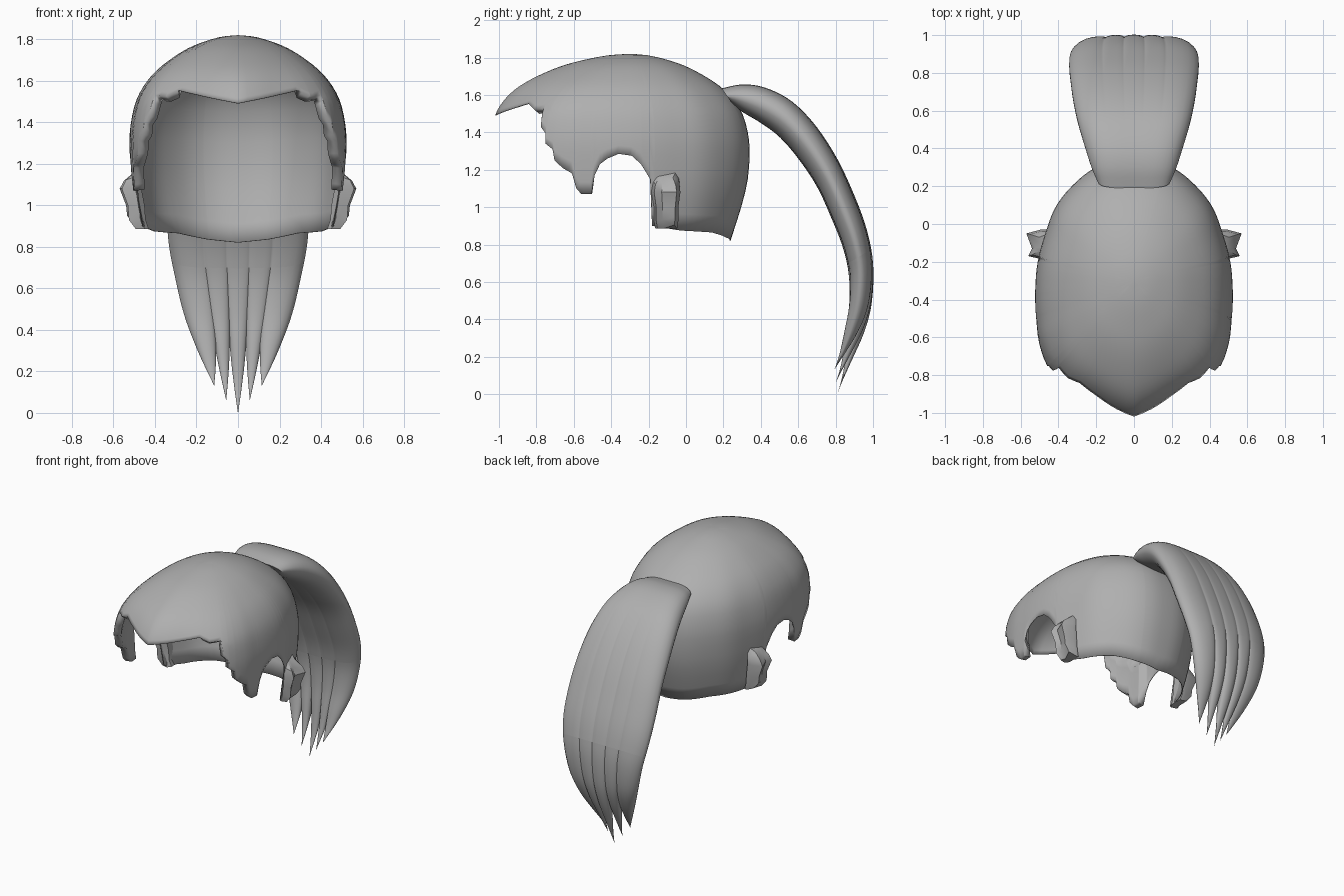
import bpy, bmesh, math

if "Cube" in bpy.data.objects:
    bpy.data.objects.remove(bpy.data.objects["Cube"])

grey = bpy.data.materials.new("hair grey")
grey.diffuse_color = (0.43, 0.43, 0.43, 1)
grey.use_nodes = True
grey.node_tree.nodes["Principled BSDF"].inputs["Base Color"].default_value = grey.diffuse_color


def smooth(keys, v):
    """Cubic interpolation of rows (v, a, b, ...) at v."""
    n = len(keys)
    v = min(max(v, keys[0][0]), keys[-1][0])
    i = 0
    while i < n - 2 and v > keys[i + 1][0]:
        i += 1

    def slope(j, c):
        a, b = keys[max(j - 1, 0)], keys[min(j + 1, n - 1)]
        return (b[c] - a[c]) / (b[0] - a[0])
    p, q = keys[i], keys[i + 1]
    h = q[0] - p[0]
    t = (v - p[0]) / h
    return [(2*t**3 - 3*t*t + 1) * p[c] + (t**3 - 2*t*t + t) * h * slope(i, c)
            + (3*t*t - 2*t**3) * q[c] + (t**3 - t*t) * h * slope(i + 1, c)
            for c in range(1, len(p))]


def linear(keys, v):
    for p, q in zip(keys, keys[1:]):
        if v <= q[0]:
            t = max(0, (v - p[0]) / (q[0] - p[0]))
            return p[1] + (q[1] - p[1]) * t
    return keys[-1][1]


def finish(bm, name, angle=35):
    bmesh.ops.recalc_face_normals(bm, faces=bm.faces)
    me = bpy.data.meshes.new(name)
    bm.to_mesh(me)
    bm.free()
    me.materials.append(grey)
    ob = bpy.data.objects.new(name, me)
    bpy.context.collection.objects.link(ob)
    bpy.ops.object.select_all(action='DESELECT')
    ob.select_set(True)
    bpy.context.view_layer.objects.active = ob
    bpy.ops.object.shade_smooth_by_angle(angle=math.radians(angle))
    return ob


def loft(bm, rings):
    rows = [[bm.verts.new(p) for p in r] for r in rings]
    for a, b in zip(rows, rows[1:]):
        for i in range(len(a)):
            j = (i + 1) % len(a)
            bm.faces.new((a[i], a[j], b[j], b[i]))
    bm.faces.new(rows[0])
    bm.faces.new(rows[-1])


# ---- scalp cap: plan outline, dome profile and ragged hem ----
CY = -0.30
outline = [(0, .34), (.12, .33), (.22, .29), (.33, .2), (.41, .1), (.47, -.05),
           (.51, -.2), (.523, -.35), (.518, -.5), (.5, -.64), (.45, -.77),
           (.39, -.84), (.22, -.95), (.1, -1.015), (0, -1.05)]
radius = [(math.atan2(x, y - CY), math.hypot(x, y - CY)) for x, y in outline]
dome = [(0, 1.82), (.15, 1.812), (.3, 1.79), (.45, 1.758), (.6, 1.71),
        (.75, 1.648), (.86, 1.58), (.94, 1.5), (.985, 1.4), (1, 1.3),
        (.985, 1.15), (.93, 1.0), (.84, .82)]
dome = [(i, f, z) for i, (f, z) in enumerate(dome)]
hem_yz = [(.34, .82), (.31, .835), (.2, .865), (0, .875), (-.17, .9), (-.19, 1.15),
          (-.24, 1.23), (-.29, 1.275), (-.36, 1.285), (-.42, 1.26), (-.46, 1.23),
          (-.49, 1.17), (-.51, 1.07), (-.565, 1.07), (-.59, 1.1), (-.61, 1.18),
          (-.66, 1.21), (-.70, 1.25), (-.71, 1.31), (-.75, 1.34), (-.757, 1.41),
          (-.785, 1.43), (-.795, 1.53), (-.85, 1.525), (-.89, 1.555),
          (-.95, 1.535), (-1.05, 1.492)]
x_at_y = sorted((y, x) for x, y in outline)
hem = [(math.atan2(linear(x_at_y, y), y - CY), z) for y, z in hem_yz]


def dome_param(z):
    lo, hi = 0.0, len(dome) - 1.0
    for _ in range(30):
        m = (lo + hi) / 2
        lo, hi = (m, hi) if smooth(dome, m)[1] > z else (lo, m)
    return lo


def reach(a, f, z):
    """Plan radius: an ellipse near the crown, the outline near the hem."""
    b = .64 if math.cos(a) > 0 else .73
    e = 1 / math.hypot(math.sin(a) / .53, math.cos(a) / b)
    w = min(1, f * f * 1.15)
    r = (e + (smooth(radius, a)[0] - e) * w) * f
    r *= 1 + .3 * f * (1 - f) * max(0, -math.cos(a)) ** 2      # fuller forehead
    return r * (1 + .045 * math.sin(a) ** 2 * max(0, 1.2 - z) / .35)


half = sorted([a for a, _ in hem] + [math.pi * i / 48 for i in range(49)])
angles = [half[0]]
for a in half[1:]:
    if a - angles[-1] > .006:
        angles.append(a)
angles[-1] = math.pi
ring = [(a, 1) for a in angles] + [(a, -1) for a in reversed(angles[1:-1])]
ROWS = 24
bm = bmesh.new()
crown = bm.verts.new((0, CY, 1.82))
cols, thick = [], []
burn_start, burn_end = hem[11][0], hem[24][0]
for a, side in ring:
    end = dome_param(linear(hem, a))
    col = []
    for k in range(1, ROWS + 1):
        f, z = smooth(dome, end * k / ROWS)
        r = reach(a, f, z)
        col.append(bm.verts.new((side * math.sin(a) * r, CY + math.cos(a) * r, z)))
        if burn_start < a < burn_end and k > ROWS * .75:
            thick.append(1 + len(cols) * ROWS + k - 1)
    cols.append(col)
for c, d in zip(cols, cols[1:] + cols[:1]):
    bm.faces.new((crown, c[0], d[0]))
    for k in range(ROWS - 1):
        bm.faces.new((c[k], c[k + 1], d[k + 1], d[k]))
cap = finish(bm, "scalp_cap", 40)
if cap.data.polygons[0].normal.z < 0:
    cap.data.flip_normals()
# thin shell, with heavier locks along the sideburns
group = cap.vertex_groups.new(name="sideburns")
group.add(thick, 1.0, 'REPLACE')
mod = cap.modifiers.new("thickness", 'SOLIDIFY')
mod.thickness = 0.05
mod.offset = -1
mod.vertex_group = "sideburns"
mod.thickness_vertex_group = 0.1

# ---- folded tufts flaring out behind each ear ----
fold = [(.46, -.03), (.46, -.15), (.49, -.185), (.555, -.17), (.535, -.13),
        (.565, -.05), (.49, -.03)]
# height, outward shift, flare, depth scale
levels = [(1.19, .0, .4, .6), (1.15, .0, .85, .9), (1.08, .005, 1.0, 1.0),
          (1.0, -.01, .85, .85), (.93, -.015, .85, .85), (.885, -.03, .65, .75)]
for side, label in ((1, "right"), (-1, "left")):
    bm = bmesh.new()
    loft(bm, [[(side * (.46 + dx + (x - .46) * s), -.1 + (y + .1) * d,
                z - .03 * (x - .46) / .1 * (z > 1.1) + (.02 if i == 5 and z < .95 else 0))
               for i, (x, y) in enumerate(fold)] for z, dx, s, d in levels])
    finish(bm, "ear_tuft_" + label, 35)

# ---- ponytail: outer y,z / inner y,z / half width along its length ----
tail = [(.19, 1.635, .25, 1.55, .19), (.3, 1.656, .3, 1.51, .225), (.42, 1.64, .4, 1.45, .26),
        (.56, 1.57, .5, 1.375, .295), (.69, 1.44, .6, 1.26, .32), (.805, 1.265, .7, 1.11, .335),
        (.895, 1.075, .78, .935, .343), (.965, .885, .84, .78, .335), (1, .7, .87, .64, .305),
        (.995, .5, .875, .48, .25), (.96, .34, .86, .33, .19), (.895, .18, .84, .17, .14),
        (.81, 0, .808, 0, .1)]
tail = [(i,) + row for i, row in enumerate(tail)]
SPLIT = 7.6                       # where the strands part
edges = [-1, -.49, -.165, .165, .49, 1]
tips = [(-.115, 11.25), (-.057, 11.65), (0, 12), (.057, 11.65), (.115, 11.25)]
N = 8


def section(n, t):
    """Outer and inner points of strand n at length t."""
    tip_x, t_end = tips[n]
    oy, oz, iy, iz, w = smooth(tail, t)
    q = max(0, (t - SPLIT) / (t_end - SPLIT))
    base = w if q == 0 else smooth(tail, SPLIT)[4]
    u_mid, u_half = (edges[n] + edges[n + 1]) / 2, (edges[n + 1] - edges[n]) / 2
    mid = base * u_mid + (tip_x - base * u_mid) * q
    hw = base * u_half * max(.01, 1 - q ** 2.4)
    groove = .09 * min(1, max(0, (t - 3) / 4.6))
    cy, cz = (oy + iy) / 2 - .03 * abs(n - 2) * q * q, (oz + iz) / 2
    outer, inner = [], []
    for i in range(N + 1):
        s = -math.cos(math.pi * i / N)
        u = u_mid + s * u_half
        h = max(0.01, 1 - abs(u) ** 3.6) ** .5
        if abs(u) < .99:
            h *= 1 - groove * s ** 4
        h += (math.sqrt(max(.002, 1 - s * s)) - h) * q
        h *= .5 * max(.02, 1 - q ** 4)
        outer.append((mid + hw * s, cy + (oy - iy) * h, cz + (oz - iz) * h))
        inner.append((mid + hw * s, cy - (oy - iy) * h, cz - (oz - iz) * h))
    return outer, inner


# undivided upper part
rings = []
for k in range(31):
    outer, inner = [], []
    for n in range(5):
        o, i = section(n, SPLIT * k / 30)
        outer += o[1 if n else 0:]
        inner += i[1 if n else 0:]
    rings.append(outer + inner[::-1])
bm = bmesh.new()
loft(bm, rings)
finish(bm, "ponytail_body", 50)

# separate tapering strands
for n, (_, t_end) in enumerate(tips):
    rings = []
    for k in range(25):
        o, i = section(n, SPLIT + (t_end - SPLIT) * k / 24)
        rings.append(o + i[::-1])
    bm = bmesh.new()
    loft(bm, rings)
    finish(bm, "ponytail_strand_%d" % (n + 1), 50)
